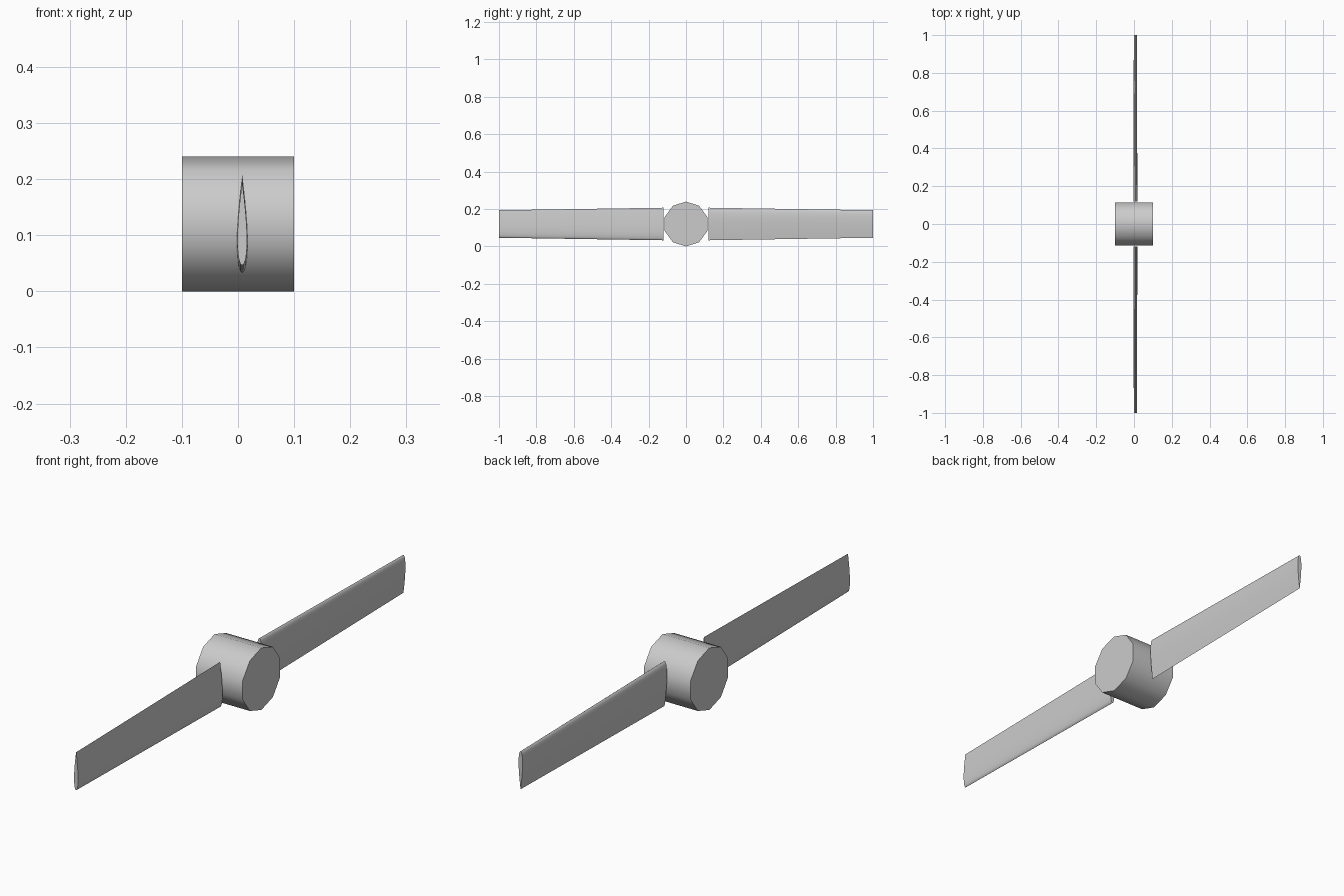
import bpy, bmesh, math

if "Cube" in bpy.data.objects:
    bpy.data.objects.remove(bpy.data.objects["Cube"])

HUB_R, HUB_HALF, SIDES = 0.12, 0.10, 10
CENTRE_Z = 0.12


def make_object(name, bm, angle):
    bmesh.ops.recalc_face_normals(bm, faces=bm.faces)
    mesh = bpy.data.meshes.new(name)
    bm.to_mesh(mesh)
    bm.free()
    ob = bpy.data.objects.new(name, mesh)
    bpy.context.collection.objects.link(ob)
    bpy.ops.object.select_all(action='DESELECT')
    ob.select_set(True)
    bpy.context.view_layer.objects.active = ob
    bpy.ops.object.shade_smooth_by_angle(angle=math.radians(angle))
    return ob


def loft(name, sections, angle):
    """Skin closed cross-sections in order and cap both ends."""
    bm = bmesh.new()
    rings = [[bm.verts.new(p) for p in s] for s in sections]
    n = len(rings[0])
    for a, b in zip(rings, rings[1:]):
        for i in range(n):
            j = (i + 1) % n
            bm.faces.new((a[i], a[j], b[j], b[i]))
    bm.faces.new(rings[0])
    bm.faces.new(rings[-1])
    return make_object(name, bm, angle)


def airfoil(steps=12, thick=0.118):
    """Symmetric section: (t along chord 0..1, half thickness), closed loop."""
    def half(t):
        return 5 * thick * (0.2969 * math.sqrt(t) - 0.126 * t - 0.3516 * t**2
                            + 0.2843 * t**3 - 0.1036 * t**4)
    ts = [0.5 * (1 - math.cos(math.pi * i / steps)) for i in range(steps + 1)]
    return ([(t, half(t)) for t in ts]
            + [(t, -half(t)) for t in reversed(ts[1:-1])])


# Ten-sided hub lying along x
hub_ring = [(HUB_R * math.sin(2 * math.pi * i / SIDES),
             HUB_R * math.cos(2 * math.pi * i / SIDES)) for i in range(SIDES)]
loft("hub", [[(x, y, z + CENTRE_Z) for y, z in hub_ring]
             for x in (-HUB_HALF, HUB_HALF)], 40)

# Tapered airfoil blades, the second turned half a revolution about the hub
profile = airfoil()
for name, s in (("blade_front", -1), ("blade_back", 1)):
    sections = []
    for y, half_chord in ((0.12, 0.087), (1.0, 0.0735)):
        c = 2 * half_chord
        sections.append([(0.0075 + w * c, s * y,
                          CENTRE_Z - s * (t - 0.5) * c) for t, w in profile])
    loft(name, sections, 50)
